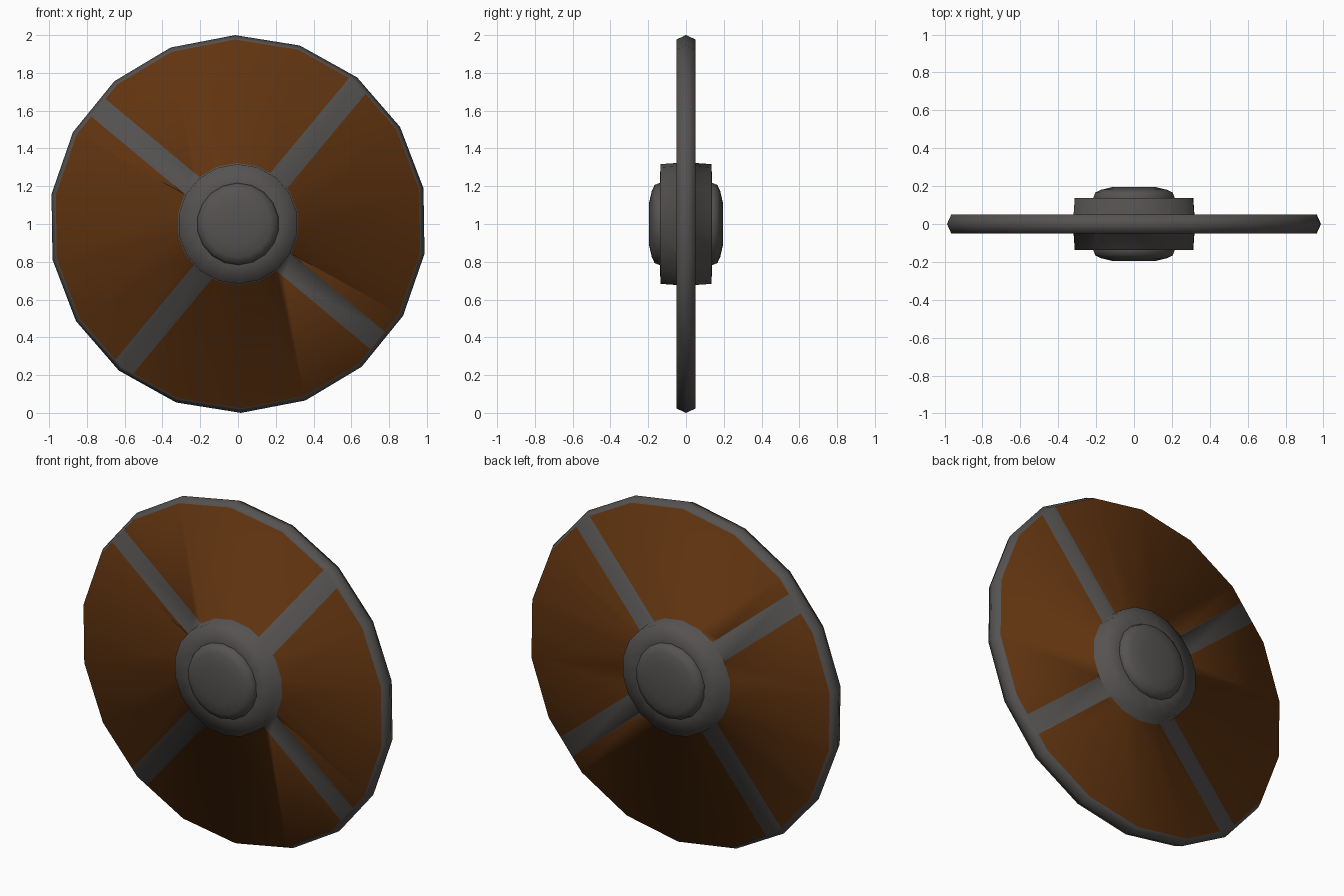
import bpy, bmesh, math
from mathutils import Vector

if "Cube" in bpy.data.objects:
    bpy.data.objects.remove(bpy.data.objects["Cube"])

SIDES = 18
PHASE = math.radians(90.9)
CENTER = Vector((0, 0, 1.0))


def material(name, rgb):
    m = bpy.data.materials.new(name)
    m.diffuse_color = (*rgb, 1)
    m.use_nodes = True
    m.node_tree.nodes["Principled BSDF"].inputs["Base Color"].default_value = m.diffuse_color
    return m


iron = material("dark_iron", (0.092, 0.086, 0.082))
wood = material("brown_wood", (0.118, 0.034, 0.005))


def lathe(profile, sides=SIDES):
    """Spin (radius, y) points around the shield axis."""
    bm = bmesh.new()
    rings = []
    for r, y in profile:
        ring = []
        for i in range(sides):
            a = PHASE + i * math.tau / sides
            ring.append(bm.verts.new(CENTER + Vector((r * math.cos(a), y, r * math.sin(a)))))
        rings.append(ring)
    for a, b in zip(rings, rings[1:]):
        for i in range(sides):
            j = (i + 1) % sides
            bm.faces.new((a[i], a[j], b[j], b[i]))
    bm.faces.new(rings[0])
    bm.faces.new(rings[-1])
    bmesh.ops.recalc_face_normals(bm, faces=bm.faces)
    return bm


def finish(bm, name, mats):
    for f in bm.faces:
        f.smooth = True
    me = bpy.data.meshes.new(name)
    bm.to_mesh(me)
    bm.free()
    for m in mats:
        me.materials.append(m)
    ob = bpy.data.objects.new(name, me)
    bpy.context.collection.objects.link(ob)
    return ob


# Shield body: collar, flat disc and bevelled rim, same on front and back
half = [(0.2, 0.137), (0.317, 0.136), (0.323, 0.05), (0.977, 0.05)]
profile = [(r, -y) for r, y in half] + [(1.0, 0)] + half[::-1]
bm = lathe(profile)


def radius(p):
    return math.hypot(p.x, p.z - CENTER.z)


def disc_faces():
    return [f for f in bm.faces
            if abs(abs(f.calc_center_median().y) - 0.05) < 0.004
            and radius(f.calc_center_median()) > 0.33]


# Iron straps: two crossing bands cut into the disc faces
HALF_WIDTH = 0.06
straps = []
for deg, drop in ((50.3, -0.03), (140.2, 0.0)):
    a = math.radians(deg)
    straps.append((Vector((-math.sin(a), 0, math.cos(a))), CENTER + Vector((0, 0, drop))))
for normal, point in straps:
    for s in (-1, 1):
        faces = disc_faces()
        geom = list({e for f in faces for e in f.edges} | {v for f in faces for v in f.verts}) + faces
        bmesh.ops.bisect_plane(bm, geom=geom, dist=1e-5,
                               plane_co=point + normal * s * HALF_WIDTH, plane_no=normal)

# Wooden panels between the straps
for f in disc_faces():
    c = f.calc_center_median()
    if all(abs((c - p).dot(n)) > HALF_WIDTH for n, p in straps):
        f.material_index = 1
finish(bm, "round_shield_body", [iron, wood])

# Domed boss on each side
dome = [(0.217, 0.12), (0.217, 0.14), (0.207, 0.166), (0.175, 0.181), (0.115, 0.195)]
for s, name in ((-1, "front_boss_dome"), (1, "back_boss_dome")):
    finish(lathe([(r, s * y) for r, y in dome]), name, [iron])
